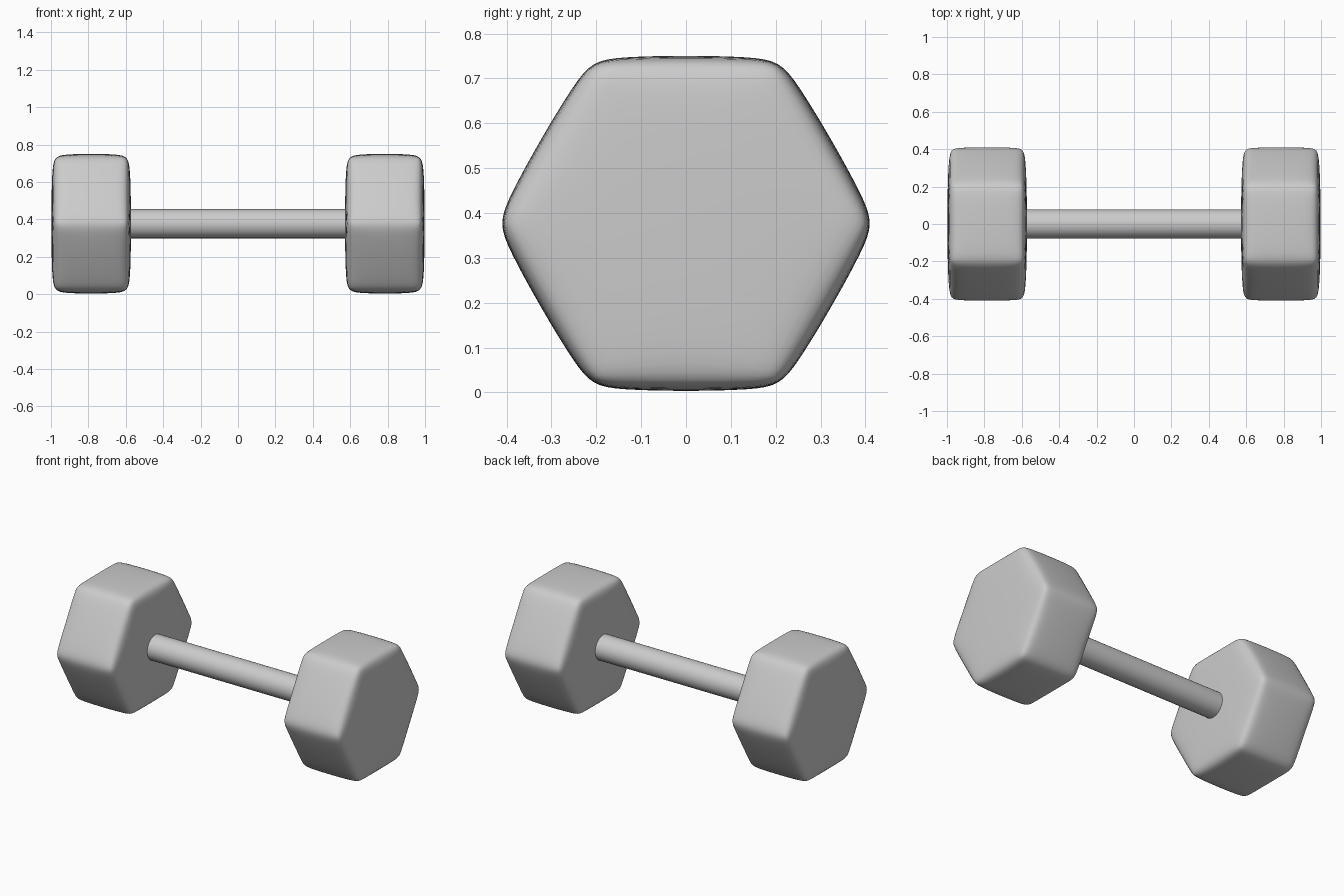
import bpy
import math

if "Cube" in bpy.data.objects:
    bpy.data.objects.remove(bpy.data.objects["Cube"])

AXIS_Z = 0.377  # height of the handle axis


def cylinder(name, sides, radius, length, x):
    # cylinder lying along x
    bpy.ops.mesh.primitive_cylinder_add(vertices=sides, radius=radius, depth=length)
    ob = bpy.context.object
    ob.name = name
    # stand the axis along x with corners pointing to +-y
    ob.rotation_euler = (0, math.pi / 2, 0)
    ob.location = (x, 0, AXIS_Z)
    bpy.ops.object.transform_apply(location=False, rotation=True, scale=False)
    return ob


# Handle bar
cylinder("handle", 32, 0.078, 1.2, 0)
bpy.ops.object.shade_smooth_by_angle(angle=math.radians(40))

# Hexagonal heads: chamfered prisms softened by subdivision
for side, name in ((-1, "left_head"), (1, "right_head")):
    head = cylinder(name, 6, 0.434, 0.43, side * 0.785)
    bevel = head.modifiers.new("Edge chamfer", "BEVEL")
    bevel.width = 0.032
    bevel.segments = 1
    subsurf = head.modifiers.new("Soft edges", "SUBSURF")
    subsurf.levels = subsurf.render_levels = 3
    bpy.ops.object.shade_smooth()
